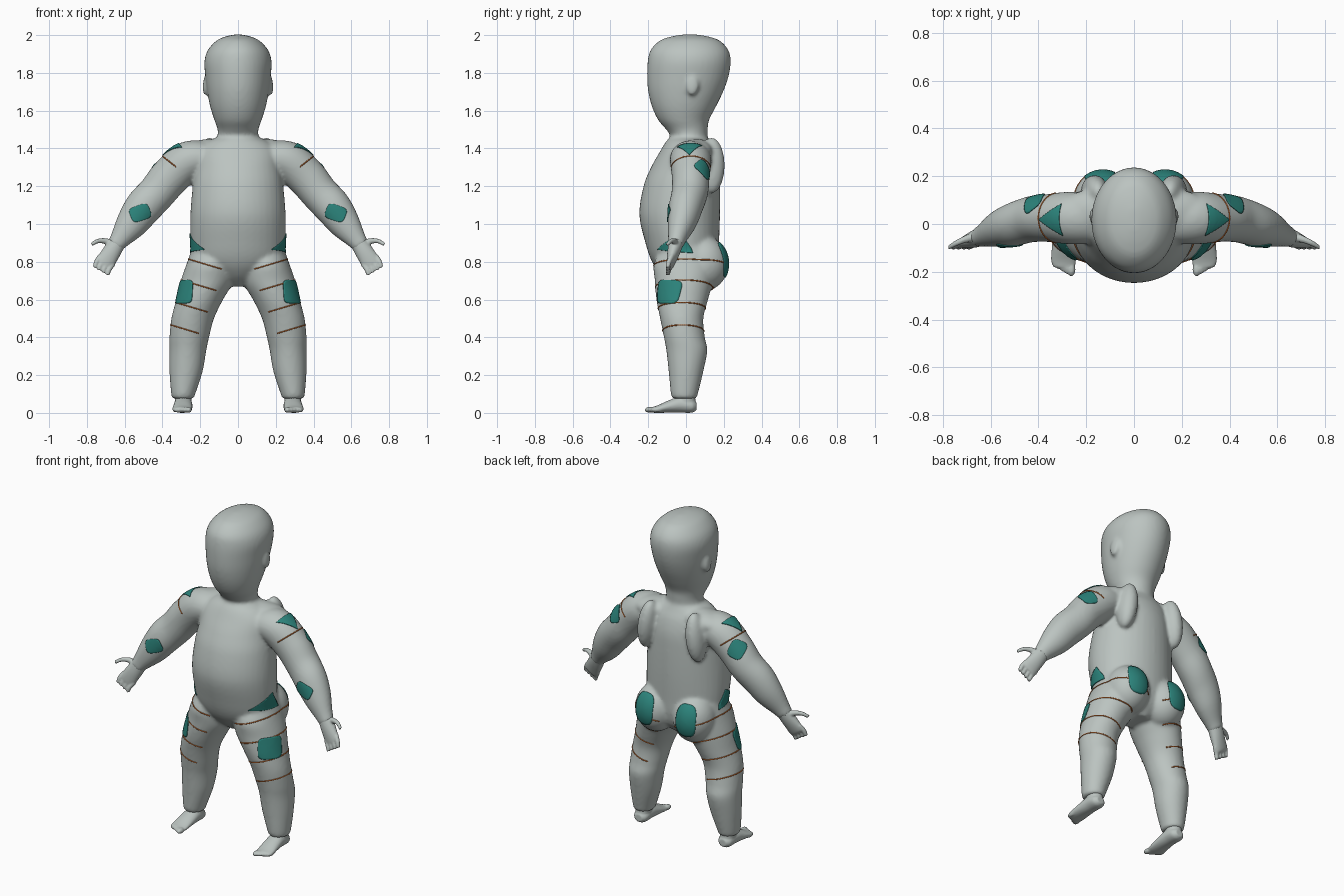
import bpy, bmesh, math
from mathutils import Vector, Matrix
from mathutils.bvhtree import BVHTree

cube = bpy.data.objects.get("Cube")
if cube:
    bpy.data.objects.remove(cube)

X, Y, Z = Vector((1, 0, 0)), Vector((0, 1, 0)), Vector((0, 0, 1))
SIDES = (("left", 1), ("right", -1))


def material(name, rgb):
    mat = bpy.data.materials.new(name)
    mat.use_nodes = True
    mat.diffuse_color = (*rgb, 1)
    mat.node_tree.nodes["Principled BSDF"].inputs["Base Color"].default_value = (*rgb, 1)
    return mat


SKIN = material("pale grey", (0.5, 0.55, 0.53))
TEAL = material("teal", (0.025, 0.23, 0.2))
ORANGE = material("burnt orange", (0.55, 0.15, 0.03))


def flip(v, s):
    return Vector((v[0] * s, v[1], v[2]))


def spline(stations, steps=6):
    """Smoothly interpolate a short list of equal-length tuples."""
    p = [Vector(q) for q in stations]
    p = [2 * p[0] - p[1]] + p + [2 * p[-1] - p[-2]]
    out = []
    for a, b, c, d in zip(p, p[1:], p[2:], p[3:]):
        for k in range(steps):
            t = k / steps
            out.append((2 * b + (c - a) * t + (2 * a - 5 * b + 4 * c - d) * t ** 2
                        + (3 * b - a - 3 * c + d) * t ** 3) / 2)
    return out + [p[-2]]


def loft(bm, stations, axes=None, s=1, n=40):
    """Skin ellipses (x, y, z, radius a, radius b); without axes they follow the path."""
    pts = spline(stations)
    rings = []
    for i, q in enumerate(pts):
        if axes:
            u, v = axes
        else:
            nxt, prv = pts[min(i + 1, len(pts) - 1)], pts[max(i - 1, 0)]
            u = (Vector(nxt[:3]) - Vector(prv[:3])).cross(Y).normalized()
            v = Y
        c, a, b = Vector(q[:3]), max(q[3], 0.005), max(q[4], 0.005)
        angles = [math.tau * k / n for k in range(n)]
        rings.append([bm.verts.new(flip(c + u * a * math.cos(t) + v * b * math.sin(t), s))
                      for t in angles])
    for r0, r1 in zip(rings, rings[1:]):
        for k in range(n):
            j = (k + 1) % n
            bm.faces.new((r0[k], r0[j], r1[j], r1[k]))
    bm.faces.new(rings[0])
    bm.faces.new(rings[-1])


def upright(rows):
    """Rows of (z, front y, back y, x centre, half width) to loft stations."""
    return [(x, (f + b) / 2, z, w, (b - f) / 2) for z, f, b, x, w in rows]


def blob(bm, centre, radii, s=1, tilt=0):
    m = (Matrix.Translation(flip(centre, s)) @ Matrix.Rotation(tilt * s, 4, 'Y')
         @ Matrix.Diagonal((*radii, 1)))
    bmesh.ops.create_uvsphere(bm, u_segments=32, v_segments=20, radius=1, matrix=m)


def fuse(name, bm, voxel, smooth):
    """Melt the overlapping volumes into one smooth skin."""
    bmesh.ops.recalc_face_normals(bm, faces=bm.faces)
    mesh = bpy.data.meshes.new(name)
    bm.to_mesh(mesh)
    bm.free()
    obj = bpy.data.objects.new(name, mesh)
    bpy.context.collection.objects.link(obj)
    remesh = obj.modifiers.new("melt", 'REMESH')
    remesh.mode, remesh.voxel_size = 'VOXEL', voxel
    soft = obj.modifiers.new("soften", 'SMOOTH')
    soft.factor, soft.iterations = 0.5, smooth
    done = bpy.data.meshes.new_from_object(
        obj.evaluated_get(bpy.context.evaluated_depsgraph_get()))
    obj.modifiers.clear()
    obj.data = done
    done.materials.clear()
    done.materials.append(SKIN)
    done.shade_smooth()
    return obj


# Body: torso, head, arms and legs
bm = bmesh.new()
loft(bm, upright([
    (0.67, -0.06, 0.10, 0, 0.06), (0.73, -0.13, 0.15, 0, 0.16), (0.8, -0.18, 0.17, 0, 0.235),
    (0.9, -0.215, 0.175, 0, 0.25), (1.05, -0.247, 0.18, 0, 0.252), (1.2, -0.225, 0.18, 0, 0.24),
    (1.3, -0.185, 0.175, 0, 0.225), (1.38, -0.14, 0.155, 0, 0.215), (1.43, -0.11, 0.13, 0, 0.17),
    (1.46, -0.085, 0.115, 0, 0.11)]), (X, Y))
loft(bm, upright([
    (1.38, -0.07, 0.11, 0, 0.11), (1.46, -0.08, 0.112, 0, 0.108), (1.5, -0.105, 0.115, 0, 0.108),
    (1.55, -0.147, 0.122, 0, 0.125), (1.62, -0.18, 0.158, 0, 0.147), (1.7, -0.2, 0.197, 0, 0.163),
    (1.78, -0.206, 0.225, 0, 0.173), (1.86, -0.203, 0.237, 0, 0.178),
    (1.92, -0.188, 0.225, 0, 0.16), (1.97, -0.14, 0.18, 0, 0.115),
    (1.992, -0.08, 0.12, 0, 0.068), (2.003, -0.02, 0.06, 0, 0.02)]), (X, Y))
for _, s in SIDES:
    blob(bm, (0.168, 0.033, 1.74), (0.018, 0.035, 0.06), s, -0.12)     # ear
    blob(bm, (0.16, 0.05, 1.39), (0.16, 0.095, 0.06), s, 0.1)          # shoulder slope
    blob(bm, (0.165, 0.135, 1.31), (0.055, 0.07, 0.15), s, -0.12)      # shoulder blade
    blob(bm, (0.13, 0.095, 0.79), (0.125, 0.13, 0.145), s)             # buttock
    loft(bm, [
        (0.14, 0.02, 1.35, 0.08, 0.1), (0.26, 0.025, 1.335, 0.105, 0.11),
        (0.36, 0.025, 1.25, 0.105, 0.1), (0.43, 0.02, 1.165, 0.1, 0.097),
        (0.5, 0, 1.09, 0.099, 0.092), (0.565, -0.02, 1.0, 0.084, 0.076),
        (0.625, -0.045, 0.92, 0.055, 0.05), (0.65, -0.055, 0.885, 0.045, 0.042)], s=s)
    loft(bm, upright([
        (0.88, -0.12, 0.14, 0.14, 0.1), (0.79, -0.17, 0.16, 0.15, 0.122),
        (0.7, -0.165, 0.145, 0.163, 0.14), (0.6, -0.157, 0.117, 0.203, 0.124),
        (0.5, -0.137, 0.092, 0.24, 0.113), (0.4, -0.117, 0.1, 0.258, 0.105),
        (0.33, -0.104, 0.113, 0.266, 0.098), (0.22, -0.092, 0.092, 0.275, 0.088),
        (0.1, -0.08, 0.063, 0.29, 0.064), (0.075, -0.07, 0.055, 0.29, 0.056)]), (X, Y), s)
body = fuse("body", bm, 0.01, 8)

for side, s in SIDES:
    # Hand: palm, four fingers and an outstretched thumb
    bm = bmesh.new()
    loft(bm, [(0.64, -0.052, 0.9, 0.045, 0.04), (0.67, -0.065, 0.85, 0.048, 0.034),
              (0.705, -0.08, 0.795, 0.05, 0.022), (0.715, -0.085, 0.78, 0.044, 0.015)], s=s)
    for k in range(4):
        off = (k - 1.5) * 0.026 * Vector((0.85, 0, 0.5))
        ends = [Vector((0.695, -0.076, 0.81)), Vector((0.715, -0.09, 0.78)),
                Vector((0.725, -0.097, 0.75))]
        loft(bm, [(*(e + off), r, r) for e, r in zip(ends, (0.015, 0.014, 0.011))], s=s, n=16)
    loft(bm, [(0.655, -0.055, 0.88, 0.025, 0.024), (0.695, -0.06, 0.907, 0.017, 0.017),
              (0.74, -0.078, 0.91, 0.012, 0.013), (0.775, -0.098, 0.892, 0.01, 0.01)], s=s, n=16)
    fuse(side + "_hand", bm, 0.005, 3)

    # Foot: heel, sole and five toes
    bm = bmesh.new()
    blob(bm, (0.29, 0, 0.07), (0.045, 0.05, 0.05), s)
    loft(bm, [(0.29, 0.055, 0.035, 0.025, 0.022), (0.29, 0.03, 0.037, 0.044, 0.036),
              (0.29, -0.03, 0.044, 0.048, 0.043), (0.292, -0.09, 0.034, 0.051, 0.033),
              (0.295, -0.15, 0.02, 0.053, 0.02), (0.293, -0.18, 0.016, 0.046, 0.015)],
         (X, Z), s)
    for k in range(5):
        blob(bm, (0.262 + 0.018 * k, -0.19 + 0.01 * k, 0.016),
             (0.017 - 0.0015 * k, 0.03, 0.016 - 0.001 * k), s)
    fuse(side + "_foot", bm, 0.006, 3)

# Skin lookup for laying markings on the body
skin = bmesh.new()
skin.from_mesh(body.data)
tree = BVHTree.FromBMesh(skin)


def patch(name, centre, normal, outline, s):
    """Thin plate with the given outline, laid on the skin facing the normal."""
    n = Vector(normal).normalized()
    u = Z.cross(n).normalized()
    v = n.cross(u)

    def on_skin(a, b):
        start = flip(Vector(centre) + u * a + v * b + n * 0.15, s)
        hit, face_n, _, _ = tree.ray_cast(start, flip(-n, s), 0.4)
        if hit is None:
            hit, face_n, _, _ = tree.find_nearest(flip(Vector(centre) + u * a + v * b, s))
        return hit + face_n * 0.003

    bm = bmesh.new()
    hub = bm.verts.new(on_skin(0, 0))
    rings = [[bm.verts.new(on_skin(a * k / 8, b * k / 8)) for a, b in outline]
             for k in range(1, 9)]
    for i in range(len(outline)):
        j = (i + 1) % len(outline)
        bm.faces.new((hub, rings[0][i], rings[0][j]))
        for r0, r1 in zip(rings, rings[1:]):
            bm.faces.new((r0[i], r1[i], r1[j], r0[j]))
    bmesh.ops.recalc_face_normals(bm, faces=bm.faces)
    mesh = bpy.data.meshes.new(name)
    bm.to_mesh(mesh)
    bm.free()
    mesh.materials.append(TEAL)
    mesh.shade_smooth()
    obj = bpy.data.objects.new(name, mesh)
    bpy.context.collection.objects.link(obj)
    solid = obj.modifiers.new("thickness", 'SOLIDIFY')
    solid.thickness, solid.offset = 0.004, 0


def rounded(w, h, power=4, turn=0):
    out = []
    for k in range(40):
        c, q = math.cos(math.tau * k / 40), math.sin(math.tau * k / 40)
        a = w * math.copysign(abs(c) ** (2 / power), c)
        b = h * math.copysign(abs(q) ** (2 / power), q)
        out.append((a * math.cos(turn) - b * math.sin(turn),
                    a * math.sin(turn) + b * math.cos(turn)))
    return out


def triangle(*corners):
    p = [Vector(c) for c in corners]
    return [tuple(p[i].lerp(p[(i + 1) % 3], k / 10)) for i in range(3) for k in range(10)]


def band(name, centre, out, spread, s):
    """Thin cord around the outer part of a limb, in the plane of out and y."""
    c, o = Vector(centre), Vector(out).normalized()
    curve = bpy.data.curves.new(name, 'CURVE')
    curve.dimensions, curve.bevel_depth, curve.bevel_resolution = '3D', 0.0035, 1
    path = curve.splines.new('POLY')
    path.points.add(40)
    for k, pt in enumerate(path.points):
        t = math.radians(spread) * (k / 20 - 1)
        ray = o * math.cos(t) + Y * math.sin(t)
        hit = tree.ray_cast(flip(c, s), flip(ray, s))[0]
        pt.co = (*(hit or flip(c + ray * 0.1, s)), 1)
    curve.materials.append(ORANGE)
    bpy.context.collection.objects.link(bpy.data.objects.new(name, curve))


for side, s in SIDES:
    # Teal marker areas
    patch(side + "_shoulder_marker", (0.355, 0.018, 1.4), (0.6, 0, 0.8),
          triangle((-0.065, 0.05), (0.065, 0.05), (0, -0.055)), s)
    patch(side + "_upper_arm_marker", (0.415, 0.09, 1.285), (0.4, 0.85, 0.35),
          rounded(0.045, 0.052, 3.5, 0.4), s)
    patch(side + "_forearm_marker", (0.518, -0.08, 1.058), (0, -1, 0.05),
          rounded(0.053, 0.04, 4, -0.35), s)
    patch(side + "_hip_marker", (0.235, -0.07, 0.88), (0.75, -0.65, 0),
          triangle((-0.1, -0.015), (0.09, -0.035), (0.045, 0.07)), s)
    patch(side + "_thigh_marker", (0.28, -0.09, 0.64), (0.65, -0.75, 0.1),
          rounded(0.068, 0.063, 5), s)
    patch(side + "_buttock_marker", (0.142, 0.2, 0.81), (0.1, 1, 0), rounded(0.062, 0.092, 2.8), s)

    # Orange measuring bands
    for label, x, z in (("hip", 0.155, 0.782), ("upper_thigh", 0.18, 0.667),
                        ("mid_thigh", 0.215, 0.55), ("knee", 0.255, 0.435)):
        band(f"{side}_{label}_band", (x, -0.015, z), (1, 0, 0.3), 118, s)
    band(side + "_arm_band", (0.325, 0.02, 1.3), (0.78, 0, 0.62), 88, s)
skin.free()
